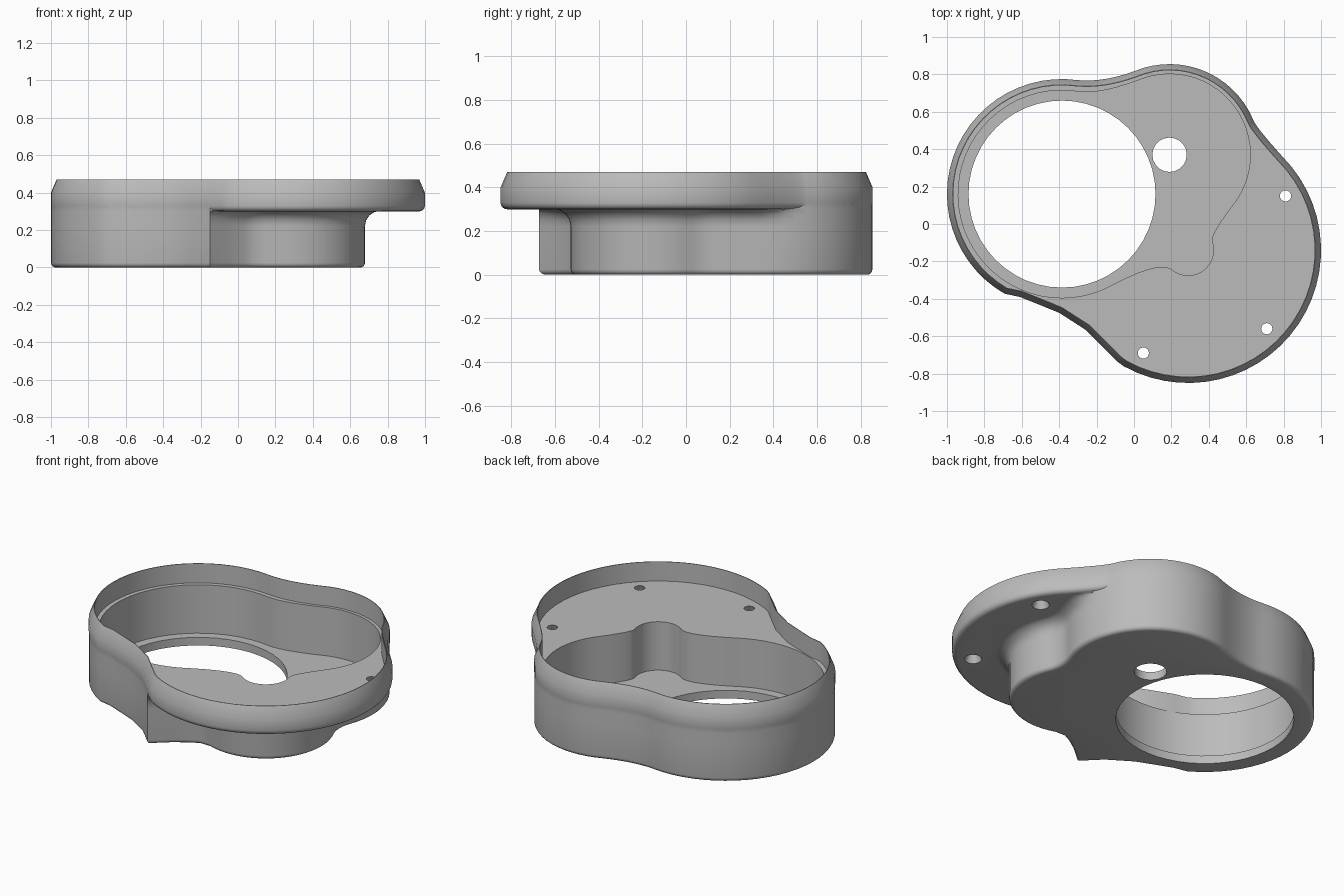
import bpy, bmesh, math
from mathutils import Vector

if "Cube" in bpy.data.objects:
    bpy.data.objects.remove(bpy.data.objects["Cube"])

grey = bpy.data.materials.new("plain_grey")
grey.use_nodes = True
COLOR = (0.5, 0.5, 0.5, 1)
grey.diffuse_color = COLOR
grey.node_tree.nodes["Principled BSDF"].inputs["Base Color"].default_value = COLOR

# Centres of the three round lobes
BIG, TOP, PLATE = Vector((-0.385, 0.16)), Vector((0.19, 0.37)), Vector((0.29, -0.14))


def arc(centre, r, a0, a1):
    n = max(2, round(abs(a1 - a0) / 6))
    angles = [math.radians(a0 + (a1 - a0) * i / n) for i in range(n + 1)]
    return [centre + r * Vector((math.cos(a), math.sin(a))) for a in angles]


def blend(first, second, n=7):
    """Join two runs with a curve tangent to both."""
    p, q = first[-1], second[0]
    u, v = (p - first[-2]).normalized(), (second[1] - q).normalized()
    s = (q - p).cross(v) / u.cross(v)
    c = p + u * s
    ts = [i / n for i in range(1, n)]
    mid = [p * (1 - t) ** 2 + c * 2 * t * (1 - t) + q * t * t for t in ts]
    return first + mid + second


def offset(points, amount):
    """Move a clockwise outline inward; amount is a number or one per point."""
    n, out = len(points), []
    for i, p in enumerate(points):
        d0 = (p - points[i - 1]).normalized()
        d1 = (points[(i + 1) % n] - p).normalized()
        n0, n1 = Vector((d0.y, -d0.x)), Vector((d1.y, -d1.x))
        m = (n0 + n1).normalized()
        a = amount[i] if isinstance(amount, list) else amount
        out.append(p + m * a / max(0.6, m.dot(n0)))
    return out


def loft(name, layers):
    """Closed solid through (outline, height) layers."""
    bm = bmesh.new()
    rings = [[bm.verts.new((p.x, p.y, z)) for p in pts] for pts, z in layers]
    for lo, hi in zip(rings, rings[1:]):
        n = len(lo)
        for i in range(n):
            j = (i + 1) % n
            bm.faces.new((lo[i], lo[j], hi[j], hi[i]))
    bm.faces.new(rings[0])
    bm.faces.new(rings[-1])
    bmesh.ops.recalc_face_normals(bm, faces=bm.faces)
    mesh = bpy.data.meshes.new(name)
    bm.to_mesh(mesh)
    bm.free()
    mesh.materials.append(grey)
    ob = bpy.data.objects.new(name, mesh)
    bpy.context.collection.objects.link(ob)
    return ob


def combine(target, other, operation):
    other.hide_render = True
    mod = target.modifiers.new(operation.lower(), "BOOLEAN")
    mod.operation, mod.object, mod.solver = operation, other, "EXACT"
    bpy.context.view_layer.objects.active = target
    bpy.ops.object.modifier_apply(modifier=mod.name)
    bpy.data.objects.remove(other)


# Outlines, all clockwise
waist = [Vector(p) for p in ((-0.15, -0.675), (-0.26, -0.565), (-0.4, -0.475),
                             (-0.51, -0.43), (-0.61, -0.39))]
back = blend(arc(BIG, 0.615, 240, 82), arc(TOP, 0.485, 113, 22))
rim = blend(back, arc(PLATE, 0.71, 45, -119)) + [Vector((-0.09, -0.735))] + waist

side = back + arc(TOP, 0.485, 22, -22)[1:]
notch = [Vector(p) for p in ((0.09, -0.505), (0.03, -0.535), (-0.05, -0.59))]
base = blend(side, arc(PLATE, 0.39, 25, -110)) + notch + waist

pocket = blend(arc(BIG, 0.555, 300, 80), arc(TOP, 0.432, 113, -40))
pocket = blend(pocket, arc(PLATE, 0.135, 20, -130))
pocket = blend(pocket, arc(BIG, 0.555, 300, 290))[:-2]

# Upper flange: rounded underside, chamfered rim
STEPS = [math.radians(22.5 * i) for i in range(5)]
layers = [(offset(rim, 0.03 * (1 - math.sin(a))), 0.33 - 0.03 * math.cos(a)) for a in STEPS]
layers += [(rim, 0.4), (offset(rim, 0.03), 0.47)]
housing = loft("housing", layers)

# Lower body: rounded bottom edge, flaring into the flange where it overhangs
base = offset(base, 0.001)
gap = [min((p - q).length for q in rim) for p in base]
weight = [min(1, max(0, g - 0.02) / 0.08) for g in gap]
layers = [(offset(base, 0.025 * (1 - math.sin(a))), 0.025 * (1 - math.cos(a))) for a in STEPS]
for a in STEPS:
    flare = [-0.08 * w * (1 - math.cos(a)) for w in weight]
    layers.append((offset(base, flare), 0.222 + 0.08 * math.sin(a)))
layers.append((layers[-1][0], 0.335))
combine(housing, loft("lower_body", layers), "UNION")

# Recess inside the rim and the deep pocket
recess = offset(rim, 0.034)
combine(housing, loft("recess_cutter", [(recess, 0.35), (recess, 0.6)]), "DIFFERENCE")
combine(housing, loft("pocket_cutter", [(pocket, 0.05), (pocket, 0.5)]), "DIFFERENCE")


# Round openings in the floor, countersunk screw holes in the flange
def hole(x, y, r0, r1, z0, z1, sides):
    c = Vector((x, y))
    rings = [([c + r * Vector((math.cos(t), -math.sin(t))) for t in
               (2 * math.pi * i / sides for i in range(sides))], z)
             for r, z in ((r0, z0), (r1, z1))]
    combine(housing, loft("hole_cutter", rings), "DIFFERENCE")


hole(BIG.x, BIG.y, 0.5, 0.5, -0.1, 0.2, 48)
hole(TOP.x, TOP.y, 0.092, 0.092, -0.1, 0.2, 20)
for x, y in ((0.05, -0.69), (0.71, -0.56), (0.81, 0.15)):
    hole(x, y, 0.058, 0.022, 0.28, 0.37, 16)

# Smooth shading with sharp edges kept
bpy.ops.object.select_all(action="DESELECT")
housing.select_set(True)
bpy.context.view_layer.objects.active = housing
bpy.ops.object.shade_smooth_by_angle(angle=math.radians(32))
